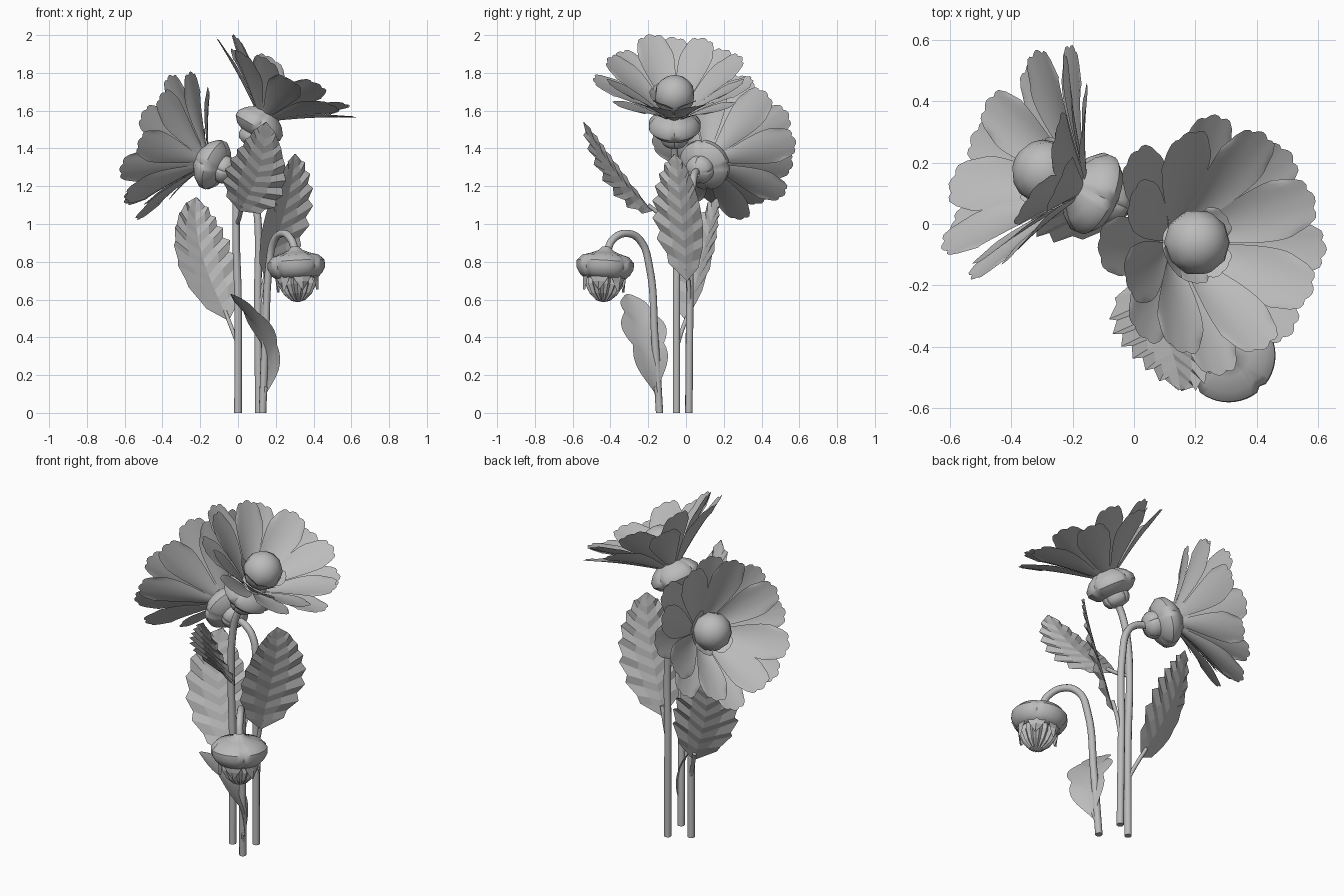
import bpy, math, random
from mathutils import Vector, Matrix
from mathutils.geometry import interpolate_bezier

random.seed(4)
if "Cube" in bpy.data.objects:
    bpy.data.objects.remove(bpy.data.objects["Cube"])

GREY = (0.5, 0.5, 0.5, 1)
mat = bpy.data.materials.new("plain grey")
mat.use_nodes = True
mat.diffuse_color = GREY
mat.node_tree.nodes["Principled BSDF"].inputs["Base Color"].default_value = GREY


def finish(ob, smooth=True):
    bpy.ops.object.select_all(action='DESELECT')
    ob.select_set(True)
    bpy.context.view_layer.objects.active = ob
    if smooth:
        bpy.ops.object.shade_smooth_by_angle(angle=math.radians(40))


def grid_mesh(name, rows, smooth=True, wrap=False):
    """Skin equal-length rows of points with quads."""
    n = len(rows[0])
    verts = [p for row in rows for p in row]
    faces = []
    for i in range(len(rows) - 1):
        for j in range(n if wrap else n - 1):
            k = (j + 1) % n
            faces.append((i * n + j, i * n + k, (i + 1) * n + k, (i + 1) * n + j))
    me = bpy.data.meshes.new(name)
    me.from_pydata(verts, [], faces)
    me.materials.append(mat)
    ob = bpy.data.objects.new(name, me)
    bpy.context.collection.objects.link(ob)
    finish(ob, smooth)


def frame(center, axis):
    """Matrix placing local z along the axis."""
    return Matrix.Translation(center) @ Vector(axis).to_track_quat('Z', 'Y').to_matrix().to_4x4()


def stem(name, points, radius=0.02):
    cu = bpy.data.curves.new(name, 'CURVE')
    cu.dimensions = '3D'
    cu.bevel_depth, cu.bevel_resolution, cu.resolution_u = radius, 3, 6
    cu.use_fill_caps = True
    sp = cu.splines.new('BEZIER')
    sp.bezier_points.add(len(points) - 1)
    for bp, co in zip(sp.bezier_points, points):
        bp.co = co
        bp.handle_left_type = bp.handle_right_type = 'AUTO'
    cu.materials.append(mat)
    ob = bpy.data.objects.new(name, cu)
    bpy.context.collection.objects.link(ob)
    finish(ob, False)
    bpy.ops.object.convert(target='MESH')
    finish(bpy.context.object)


def lathe(name, profile, m, sepals=4, seg=48):
    """Revolved (radius, height) profile with narrow grooves between sepals."""
    rows = []
    for r, z in profile:
        row = []
        for j in range(seg):
            a = math.tau * j / seg
            k = r * (0.93 if j % (seg // sepals) == 0 else 1)
            row.append(m @ Vector((k * math.cos(a), k * math.sin(a), z)))
        rows.append(row)
    grid_mesh(name, rows, wrap=True)


def petal(name, m, angle, length, half_width, elevation, start, lift):
    """Spoon-shaped petal with a rounded, faintly three-lobed tip."""
    ca, sa = math.cos(elevation), math.sin(elevation)
    turn = m @ Matrix.Rotation(angle, 4, 'Z')
    rows = []
    for i in range(11):
        u = i / 10
        w = 0.015 + half_width * math.sin(min(1, u * 1.2) * math.pi / 2) ** 1.2
        row = []
        for j in range(13):
            v = j / 6 - 1
            lobe = 0.03 * (1 - abs(math.cos(1.5 * math.pi * v)))
            s = u * length * (1 - u ** 3 * (0.07 * v ** 2 + 0.15 * v ** 6 + lobe))
            cup = 0.25 * w * v * v * (1 - 0.5 * u) + 0.008 * math.sin(math.pi * u)
            row.append(turn @ Vector((start + s * ca - cup * sa, v * w, lift + s * sa + cup * ca)))
        rows.append(row)
    grid_mesh(name, rows)


def flower(name, center, axis):
    m = frame(center, axis)
    lathe(name + "_calyx", [(0.018, -0.14), (0.06, -0.125), (0.075, -0.1), (0.075, -0.075),
                            (0.11, -0.06), (0.137, -0.03), (0.137, 0), (0.11, 0.035),
                            (0.075, 0.06), (0.055, 0.09)], m)
    # Overlapping petals, every other one a little more upright
    count = 16
    for i in range(count):
        upright = i % 2
        petal(f"{name}_petal_{i + 1}", m, math.tau * (i + random.uniform(-0.15, 0.15)) / count,
              random.uniform(0.445, 0.475), random.uniform(0.072, 0.084),
              math.radians((40 if upright else 32.5) + random.uniform(-1.5, 1.5)), 0.035, 0.03)
    # Short petals folded against the centre
    for i, angle in enumerate((-128, -52, 130, 175)):
        petal(f"{name}_inner_petal_{i + 1}", m, math.radians(angle), 0.15, 0.045,
              math.radians(56), 0.05, 0.06)
    bpy.ops.mesh.primitive_uv_sphere_add(segments=10, ring_count=8, radius=0.108)
    ob = bpy.context.object
    ob.name = name + "_centre"
    ob.matrix_world = m @ Matrix.Translation((0, 0, 0.17))
    ob.data.materials.append(mat)
    finish(ob)


def leaf(name, spine, side, half_width, teeth, serrated=True):
    """Blade whose veins sweep from the midrib to a toothed or lobed edge."""
    steps = 200
    mids = interpolate_bezier(*[Vector(p) for p in spine], steps + 1)
    n = teeth * (2 if serrated else 8)
    rows = []
    for i in range(n + 1):
        t = i / n
        tooth = i % 2
        row = []
        for v in (-1, -0.5, 0, 0.5, 1):
            a = abs(v)
            te = t + 0.65 * t * (1 - t) * a
            if serrated and tooth:
                te = min(1, te + 0.025 * a)
            k = round(te * steps)
            tan = (mids[min(k + 1, steps)] - mids[max(k - 1, 0)]).normalized()
            across = Vector(side)
            across = (across - tan * across.dot(tan)).normalized()
            up = across.cross(tan)
            w = half_width * max(0.002, math.sin(math.pi * te ** (0.95 if serrated else 1.35))) ** 0.6
            lift = 0.15 * w * a
            if serrated:
                w *= 1.06 if tooth else 0.93
                lift += (0.01 if tooth else -0.01) * a * min(1, 6 * t * (1 - t))
            else:
                w *= 0.75 + 0.28 * abs(math.sin(math.pi * teeth * t))
            row.append(mids[k] + across * v * w + up * lift)
        rows.append(row)
    grid_mesh(name, rows, smooth=not serrated)


# Stems
stem("upper_flower_stem", [(0, -0.05, 0), (0, -0.05, 0.6), (-0.01, -0.05, 1.0),
                           (0, -0.055, 1.22), (0.03, -0.06, 1.36), (0.07, -0.06, 1.44)])
stem("side_flower_stem", [(0.11, 0.015, 0), (0.105, 0.02, 0.6), (0.1, 0.025, 1.08),
                          (0.075, 0.035, 1.21), (0.02, 0.045, 1.265), (-0.05, 0.06, 1.28)])
stem("bud_stem", [(0.13, -0.14, 0), (0.145, -0.165, 0.4), (0.165, -0.195, 0.78),
                  (0.19, -0.24, 0.91), (0.235, -0.31, 0.95), (0.28, -0.385, 0.92),
                  (0.305, -0.42, 0.85)])

# Open flowers
flower("upper_flower", (0.12, -0.06, 1.535), (0.5, 0, 0.866))
flower("side_flower", (-0.145, 0.105, 1.32), (-0.85, 0.37, 0.37))

# Drooping bud
bud = frame((0.31, -0.43, 0.75), (0.06, -0.06, -1))
lathe("bud_calyx", [(0.02, -0.13), (0.04, -0.11), (0.075, -0.095), (0.125, -0.08),
                    (0.152, -0.05), (0.152, -0.015), (0.135, 0.015), (0.115, 0.035),
                    (0.095, 0.04)], bud)
rows = []
for r, z in [(0.095, 0.03), (0.095, 0.07), (0.07, 0.12), (0.035, 0.155)]:
    row = []
    for j in range(32):
        a = math.tau * j / 32
        k = r * (1.08 if j % 2 else 0.9)
        row.append(bud @ Vector((k * math.cos(a), k * math.sin(a), z)))
    rows.append(row)
rows.append([bud @ Vector((0, 0, 0.165))] * 32)
grid_mesh("bud_folded_petals", rows, smooth=False, wrap=True)
for i in range(6):
    turn = bud @ Matrix.Rotation(math.tau * i / 6, 4, 'Z')
    grid_mesh(f"bud_sepal_tip_{i + 1}",
              [[turn @ Vector((r - 0.012 * abs(s), y * s, z)) for s in (-1, 0, 1)]
               for r, y, z in [(0.117, 0.055, 0.025), (0.116, 0.035, 0.06), (0.114, 0.002, 0.105)]],
              smooth=False)

# Toothed leaves and their stalks
stem("left_leaf_stalk", [(0, -0.045, 0.36), (-0.03, -0.02, 0.44), (-0.07, 0.02, 0.54)], 0.011)
leaf("left_leaf", [(-0.05, 0.0, 0.49), (-0.15, 0.06, 0.7), (-0.25, 0.1, 0.92),
                   (-0.22, 0.17, 1.14)], (0.88, 0.45, 0), 0.17, 8)
stem("right_leaf_stalk", [(0.108, 0.015, 0.55), (0.13, 0.015, 0.66), (0.155, 0.005, 0.76)], 0.011)
leaf("right_leaf", [(0.15, 0.005, 0.7), (0.2, -0.01, 0.93), (0.29, -0.03, 1.15),
                    (0.3, -0.06, 1.37)], (0.68, 0.73, 0), 0.17, 8)
stem("front_leaf_stalk", [(-0.005, -0.05, 1.0), (0.01, -0.12, 1.04), (0.02, -0.2, 1.1)], 0.011)
leaf("front_leaf", [(0.01, -0.18, 1.07), (0.07, -0.3, 1.18), (0.14, -0.4, 1.28),
                    (0.15, -0.54, 1.54)], (0.9, -0.35, 0), 0.16, 8)

# Lobed leaf low on the bud stem
stem("low_leaf_stalk", [(0.132, -0.142, 0.03), (0.14, -0.15, 0.08), (0.15, -0.165, 0.14)], 0.01)
leaf("low_leaf", [(0.145, -0.16, 0.1), (0.2, -0.19, 0.3), (0.15, -0.21, 0.44),
                  (-0.04, -0.31, 0.63)], (-0.45, 0.9, 0), 0.13, 3, serrated=False)
